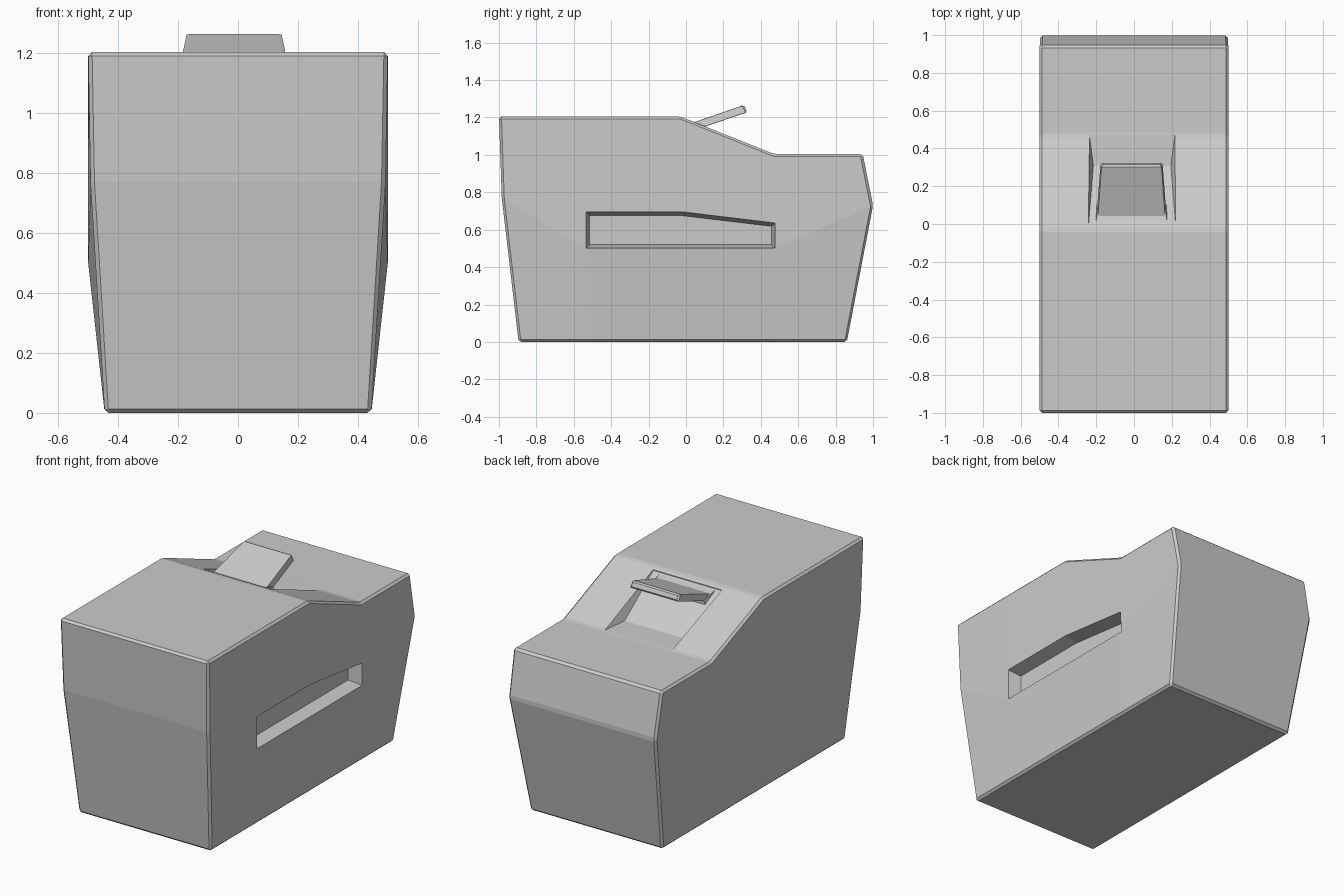
import bpy, bmesh
from math import radians

if "Cube" in bpy.data.objects:
    bpy.data.objects.remove(bpy.data.objects["Cube"])


def make_object(name, bm):
    bmesh.ops.recalc_face_normals(bm, faces=bm.faces)
    mesh = bpy.data.meshes.new(name)
    bm.to_mesh(mesh)
    bm.free()
    ob = bpy.data.objects.new(name, mesh)
    bpy.context.collection.objects.link(ob)
    return ob


def hull(name, points):
    bm = bmesh.new()
    for p in points:
        bm.verts.new(p)
    res = bmesh.ops.convex_hull(bm, input=bm.verts)
    loose = [v for v in bm.verts if not v.link_faces]
    bmesh.ops.delete(bm, geom=loose, context='VERTS')
    bmesh.ops.dissolve_limit(bm, angle_limit=radians(1), verts=bm.verts, edges=bm.edges)
    return make_object(name, bm)


def apply_modifier(ob, kind, **settings):
    mod = ob.modifiers.new(kind.title(), kind)
    for key, value in settings.items():
        setattr(mod, key, value)
    bpy.context.view_layer.objects.active = ob
    bpy.ops.object.modifier_apply(modifier=mod.name)


def cut(ob, cutter):
    apply_modifier(ob, 'BOOLEAN', object=cutter, operation='DIFFERENCE', solver='EXACT')
    bpy.data.objects.remove(cutter)


# Body: cross-sections along y, each as (half width, y, z) for bottom, fold and top
stations = [
    [(0.445, -0.895, 0), (0.492, -0.985, 0.77), (0.5, -1.0, 1.205)],
    [(0.445, -0.53, 0), (0.5, -0.53, 0.5), (0.5, -0.53, 1.205)],
    [(0.445, -0.03, 0), (0.5, -0.03, 0.5), (0.5, -0.03, 1.205)],
    [(0.445, 0.47, 0), (0.5, 0.47, 0.5), (0.5, 0.47, 1.005)],
    [(0.445, 0.86, 0), (0.496, 1.0, 0.73), (0.5, 0.945, 1.005)],
]
bm = bmesh.new()
rings = []
for st in stations:
    ring = [bm.verts.new(p) for p in st]
    ring += [bm.verts.new((-x, y, z)) for x, y, z in reversed(st)]
    rings.append(ring)
for a, b in zip(rings, rings[1:]):
    for i in range(6):
        j = (i + 1) % 6
        bm.faces.new((a[i], a[j], b[j], b[i]))
for r in (rings[0], rings[-1]):
    bm.faces.new((r[0], r[1], r[4], r[5]))
    bm.faces.new((r[1], r[2], r[3], r[4]))
body = make_object("housing_body", bm)
apply_modifier(body, 'BEVEL', width=0.013, segments=1,
               limit_method='ANGLE', angle_limit=radians(15))

# Hand slot on the right side, tapering inwards
outer = [(-0.535, 0.5), (-0.535, 0.697), (-0.02, 0.697), (0.478, 0.637), (0.478, 0.5)]
inner = [(-0.515, 0.52), (-0.515, 0.675), (-0.02, 0.675), (0.458, 0.618), (0.458, 0.52)]
cut(body, hull("slot_cutter", [(0.505, y, z) for y, z in outer] +
               [(0.42, y, z) for y, z in inner]))

# Finger recess in the sloped step, beneath the tab
points = []
for y, z, w in [(0.0, 1.188, 0.23), (0.31, 1.008, 0.205), (0.5, 1.006, 0.23)]:
    for s in (-1, 1):
        points += [(-0.01 + s * w, y, z), (-0.01 + s * 0.235, y, 1.3)]
cut(body, hull("recess_cutter", points))

# Latch tab leaning up out of the step
points = []
for y, z, w in [(0.03, 1.17, 0.178), (0.045, 1.132, 0.185),
                (0.31, 1.267, 0.158), (0.328, 1.228, 0.164)]:
    points += [(-0.013 + s * w, y, z) for s in (-1, 1)]
tab = hull("latch_tab", points)
apply_modifier(tab, 'BEVEL', width=0.009, segments=1,
               limit_method='ANGLE', angle_limit=radians(30))

# Hinge foot joining the tab to the step
hull("tab_foot", [(-0.013 + s * w, y, z) for s in (-1, 1) for y, z, w in
                  [(0.0, 1.185, 0.19), (0.0, 1.12, 0.19), (0.06, 1.17, 0.18),
                   (0.1, 1.155, 0.18), (0.1, 1.1, 0.19)]])
